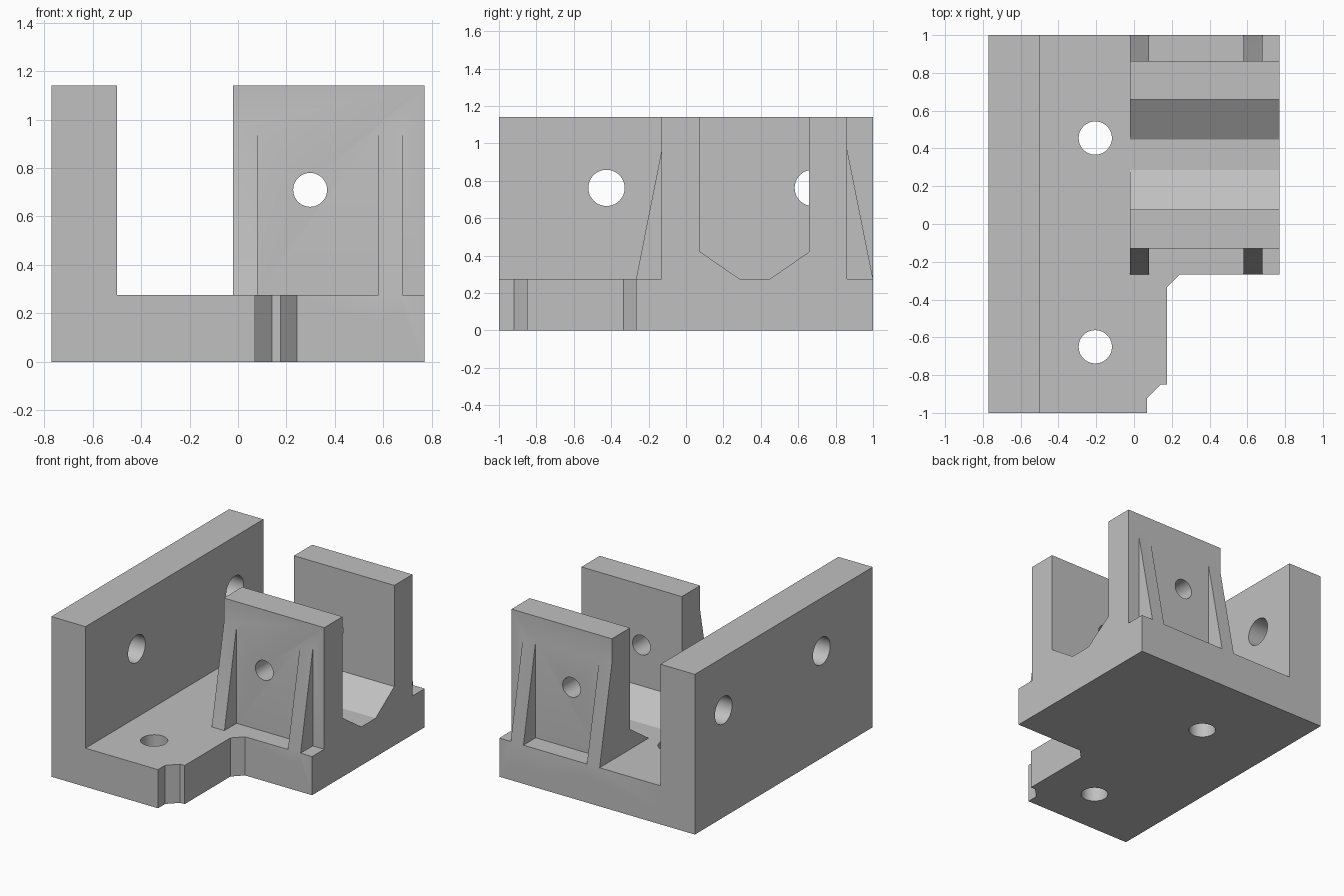
import bpy
import bmesh
import math
from mathutils import Vector

cube = bpy.data.objects.get("Cube")
if cube:
    bpy.data.objects.remove(cube, do_unlink=True)

grey = bpy.data.materials.new("light grey")
grey.use_nodes = True
colour = (0.53, 0.53, 0.53, 1)
grey.diffuse_color = colour
grey.node_tree.nodes["Principled BSDF"].inputs["Base Color"].default_value = colour


def add_object(name, bm):
    bmesh.ops.recalc_face_normals(bm, faces=bm.faces)
    mesh = bpy.data.meshes.new(name)
    bm.to_mesh(mesh)
    bm.free()
    mesh.materials.append(grey)
    obj = bpy.data.objects.new(name, mesh)
    bpy.context.collection.objects.link(obj)
    return obj


def prism(name, profile, axis, start, end):
    """Extrude an outline along x (outline in y, z) or along z (outline in x, y)."""
    bm = bmesh.new()
    place = (lambda p: (start, *p)) if axis == "x" else (lambda p: (*p, start))
    face = bm.faces.new([bm.verts.new(place(p)) for p in profile])
    offset = Vector((1, 0, 0)) if axis == "x" else Vector((0, 0, 1))
    result = bmesh.ops.extrude_face_region(bm, geom=[face])
    moved = [v for v in result["geom"] if isinstance(v, bmesh.types.BMVert)]
    bmesh.ops.translate(bm, verts=moved, vec=offset * (end - start))
    return add_object(name, bm)


def drill(name, location, radius, depth, direction):
    bpy.ops.mesh.primitive_cylinder_add(vertices=48, radius=radius, depth=depth, location=location)
    obj = bpy.context.object
    obj.name = name
    obj.rotation_euler = Vector(direction).to_track_quat("Z", "Y").to_euler()
    return obj


def combine(body, tool, operation):
    mod = body.modifiers.new(tool.name, "BOOLEAN")
    mod.operation = operation
    mod.solver = "EXACT"
    mod.object = tool
    tool.hide_render = True
    bpy.context.view_layer.objects.active = body
    bpy.ops.object.modifier_apply(modifier=mod.name)
    bpy.data.objects.remove(tool, do_unlink=True)


HALF_W, FLOOR, TOP = 0.77, 0.275, 1.14
CLAMP_X = -0.02
STEP_Y = -0.267

# Base plate with a notched front corner
outline = [(-HALF_W, -1), (0.07, -1), (0.07, -0.92), (0.14, -0.85), (0.175, -0.85),
           (0.175, -0.335), (0.243, STEP_Y), (HALF_W, STEP_Y), (HALF_W, 1), (-HALF_W, 1)]
body = prism("mounting_bracket", outline, "z", 0, FLOOR)

# Tall wall along the right side
wall = [(-1, 0.1), (1, 0.1), (1, TOP), (-1, TOP)]
combine(body, prism("side_wall", wall, "x", -HALF_W, -0.5), "UNION")

# Two upright plates joined by a chamfered channel
channel = [(-0.13, 0.1), (0.862, 0.1), (0.862, TOP), (0.658, TOP), (0.658, 0.42),
           (0.448, FLOOR), (0.287, FLOOR), (0.076, 0.42), (0.076, TOP), (-0.13, TOP)]
combine(body, prism("clamp_plates", channel, "x", CLAMP_X, HALF_W), "UNION")

# Tapered ribs on the outer faces of both plates
for side, face_y, toe_y in (("front", -0.13, STEP_Y), ("back", 0.862, 1)):
    inner = face_y + math.copysign(0.05, face_y - toe_y)
    rib = [(toe_y, 0.1), (toe_y, FLOOR), (face_y, 0.965), (inner, 0.965), (inner, 0.1)]
    for x in (CLAMP_X, 0.58):
        combine(body, prism(side + "_rib", rib, "x", x, x + 0.1), "UNION")

# Bolt holes through the base, the wall and the plates
for y in (0.455, -0.65):
    combine(body, drill("base_hole", (-0.205, y, 0.15), 0.088, 0.6, (0, 0, 1)), "DIFFERENCE")
for y in (0.678, -0.425):
    combine(body, drill("wall_hole", (-0.635, y, 0.762), 0.097, 0.5, (1, 0, 0)), "DIFFERENCE")
combine(body, drill("plate_hole", (0.298, 0.366, 0.71), 0.07, 1.6, (0, 1, 0)), "DIFFERENCE")

# Single material, crisp edges and smooth hole walls
body.data.materials.clear()
body.data.materials.append(grey)
for poly in body.data.polygons:
    poly.material_index = 0
bpy.ops.object.select_all(action="DESELECT")
body.select_set(True)
bpy.context.view_layer.objects.active = body
bpy.ops.object.shade_smooth_by_angle(angle=math.radians(20))
